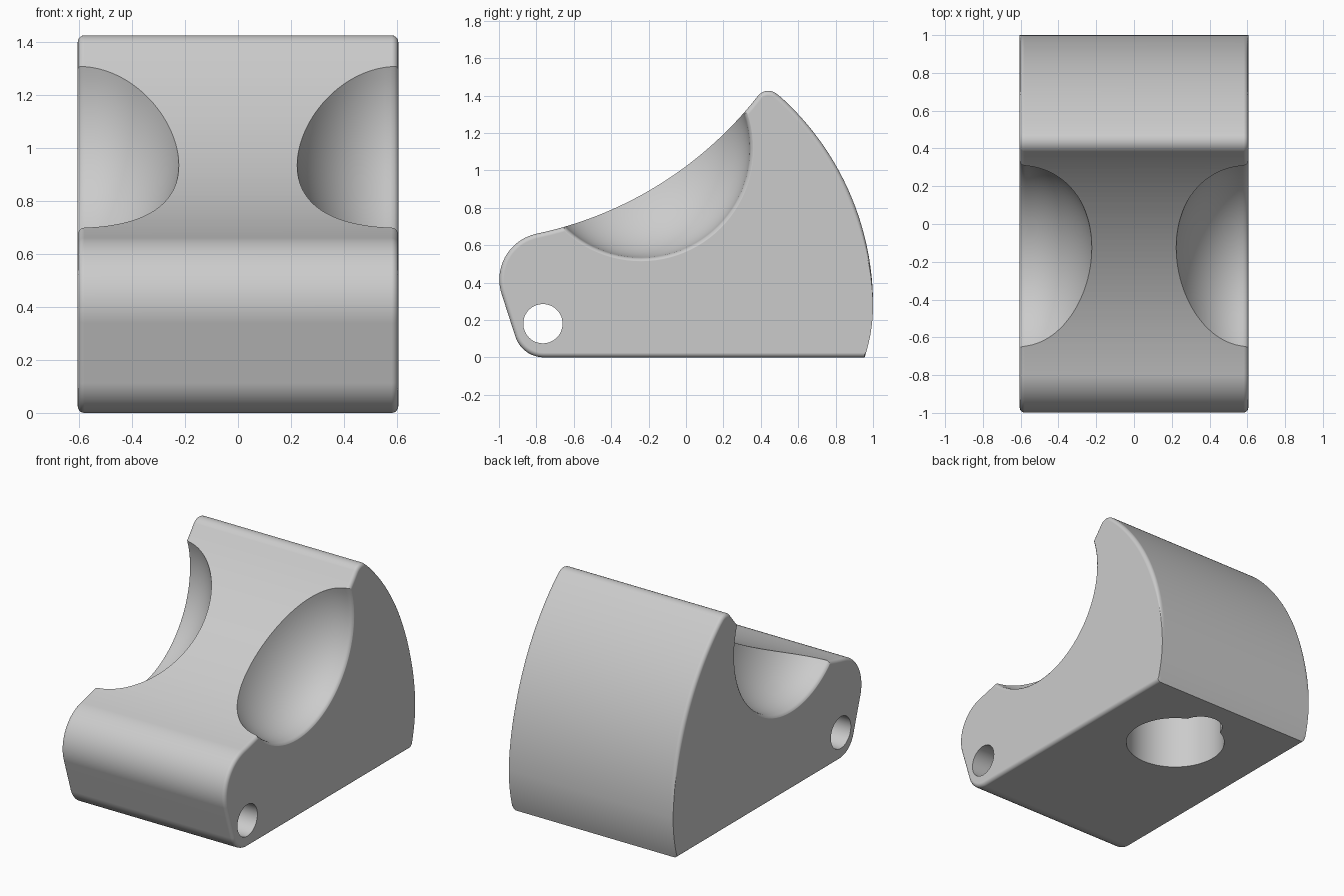
import bpy, bmesh, math
from mathutils import Vector, Matrix

if "Cube" in bpy.data.objects:
    bpy.data.objects.remove(bpy.data.objects["Cube"], do_unlink=True)

HALF = 0.605      # half width of the block
FILLET = 0.025    # rounding along the side outline

grey = bpy.data.materials.new("plain_grey")
grey.use_nodes = True
grey.diffuse_color = (0.6, 0.6, 0.6, 1)
grey.node_tree.nodes["Principled BSDF"].inputs["Base Color"].default_value = (0.6, 0.6, 0.6, 1)


def make_object(name, bm):
    bmesh.ops.recalc_face_normals(bm, faces=bm.faces)
    mesh = bpy.data.meshes.new(name)
    bm.to_mesh(mesh)
    bm.free()
    mesh.materials.append(grey)
    obj = bpy.data.objects.new(name, mesh)
    bpy.context.collection.objects.link(obj)
    return obj


def arc(cy, cz, r, start, end, steps, side=1):
    """Arc points with outward normals; side is -1 for a hollow arc."""
    out = []
    for i in range(steps + 1):
        a = math.radians(start + (end - start) * i / steps)
        n = Vector((math.cos(a), math.sin(a)))
        out.append((Vector((cy, cz)) + n * r, n * side))
    return out


def loft(bm, rings):
    """Bridge closed rings and cap both ends."""
    rows = [[bm.verts.new(p) for p in ring] for ring in rings]
    for a, b in zip(rows, rows[1:]):
        for i in range(len(a)):
            j = (i + 1) % len(a)
            bm.faces.new((a[i], a[j], b[j], b[i]))
    bm.faces.new(rows[0])
    bm.faces.new(rows[-1])


# Side outline: curved back, ridge, hollow slope, rounded nose, bottom corner
back = arc(0.11, 0.28, 0.89, -16.4, -1.5, 10) + arc(-0.5, 0.28, 1.5, 0, 47.5, 36)
outline = [(Vector((0.955, 0)), Vector((0, -1)), 1)]
for p, n in back:
    t = min(max((p.y - 0.25) / 0.65, 0), 1)
    outline.append((p, n, t * t * (3 - 2 * t)))
for section in (arc(0.44, 1.355, 0.07, 55, 136, 10),
                arc(-1.215, 2.648, 2.03, -38, -78.2, 40, -1),
                arc(-0.748, 0.416, 0.25, 97, 197.8, 20),
                arc(-0.76, 0.16, 0.16, 197.8, 270, 14)):
    outline += [(p, n, 1) for p, n in section]

# Main block: outline lofted across the width with rounded side edges
half_rings = []
for k in range(6):
    a = math.pi / 2 * k / 5
    half_rings.append((HALF - FILLET * (1 - math.cos(a)), FILLET * (1 - math.sin(a))))
sections = [(-x, d) for x, d in half_rings] + [(x, d) for x, d in reversed(half_rings)]
rings = []
for x, d in sections:
    points = [p - n * d * w for p, n, w in outline]
    rings.append([(x, p.x, p.y) for p in points])
bm = bmesh.new()
loft(bm, rings)
bmesh.ops.remove_doubles(bm, verts=bm.verts, dist=0.00001)
block = make_object("wedge_block", bm)

cutters = []


def cylinder_cutter(name, radius, depth, matrix, segments=64):
    bm = bmesh.new()
    bmesh.ops.create_cone(bm, cap_ends=True, segments=segments, radius1=radius,
                          radius2=radius, depth=depth, matrix=matrix)
    cutters.append(make_object(name, bm))


# Cross hole through the nose
cylinder_cutter("hinge_hole_cutter", 0.105, 2,
                Matrix.Translation((0, -0.765, 0.18)) @ Matrix.Rotation(math.pi / 2, 4, 'Y'))

# Recess in the base: a wide bore with a small one overlapping behind
cylinder_cutter("base_bore_cutter", 0.31, 1.2, Matrix.Translation((0.02, 0.43, 0)))
cylinder_cutter("small_bore_cutter", 0.137, 1.18, Matrix.Translation((0.02, 0.68, 0)), 40)

# Side scoops: flattened round bowls flaring into the side faces
DEPTH, RADIUS = 0.41, 0.583
profile = []
for i in range(1, 31):
    t = math.radians(86 * i / 30)
    profile.append((HALF - DEPTH * math.cos(t), RADIUS * math.sin(t)))
profile += [(0.59, 0.585), (0.598, 0.591), (0.6035, 0.598), (0.607, 0.607), (0.7, 0.607)]
for side, label in ((1, "left"), (-1, "right")):
    bm = bmesh.new()
    turn = [math.tau * i / 96 for i in range(96)]
    loft(bm, [[(side * x, -0.24 + r * math.cos(a), 1.115 + r * math.sin(a)) for a in turn]
              for x, r in profile])
    cutters.append(make_object(label + "_scoop_cutter", bm))

# Cut everything out of the block
bpy.ops.object.select_all(action='DESELECT')
bpy.context.view_layer.objects.active = block
block.select_set(True)
for cutter in cutters:
    cutter.hide_render = True
    mod = block.modifiers.new(cutter.name, 'BOOLEAN')
    mod.operation = 'DIFFERENCE'
    mod.solver = 'EXACT'
    mod.object = cutter
    bpy.ops.object.modifier_apply(modifier=mod.name)
for cutter in cutters:
    bpy.data.objects.remove(cutter, do_unlink=True)

# Smooth curves, crisp rims, flat sides
bpy.ops.object.shade_smooth_by_angle(angle=math.radians(32))
weighted = block.modifiers.new("weighted_normals", 'WEIGHTED_NORMAL')
weighted.keep_sharp = True
